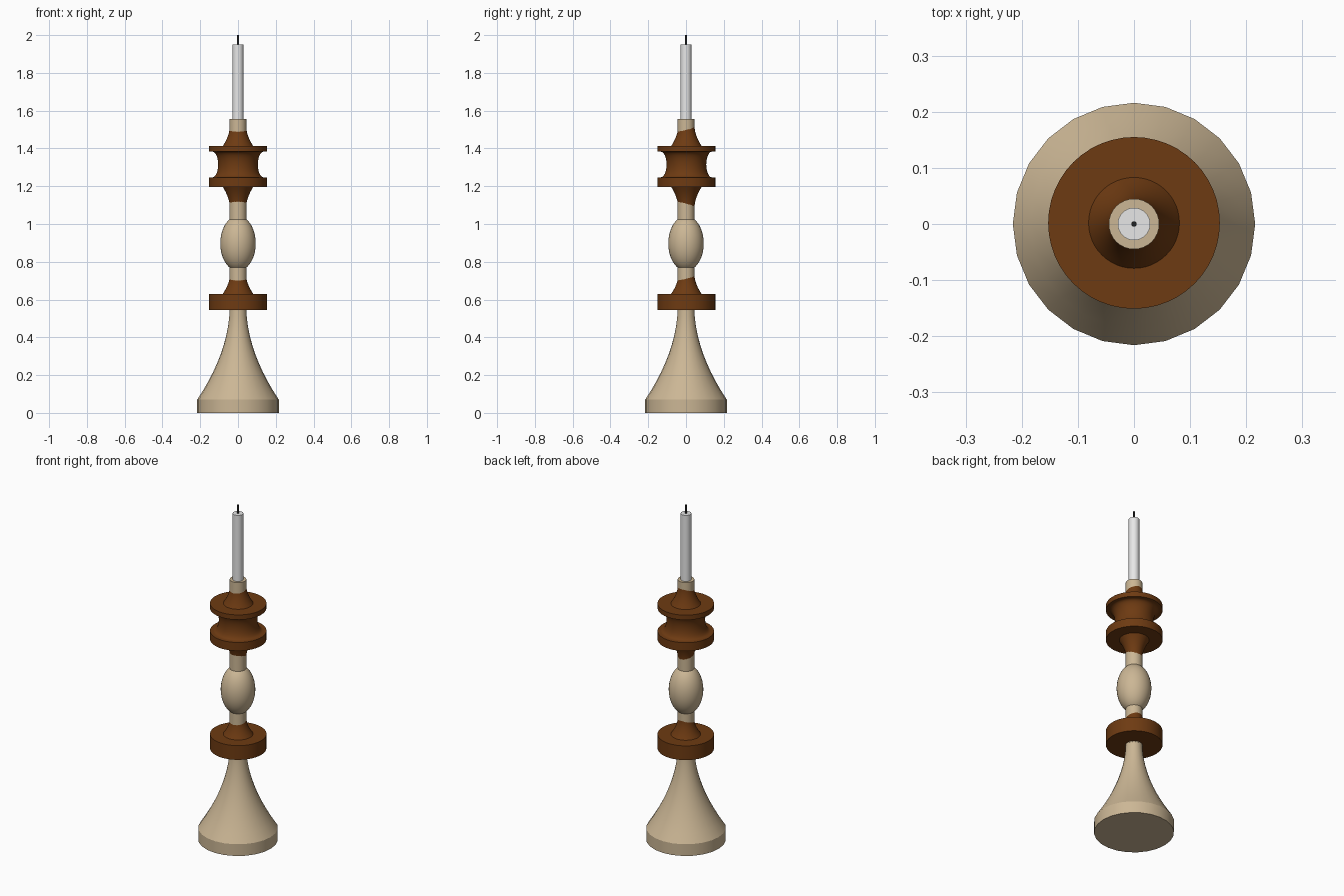
import bpy, bmesh, math

if "Cube" in bpy.data.objects:
    bpy.data.objects.remove(bpy.data.objects["Cube"], do_unlink=True)


def material(name, rgb, rough=0.6):
    m = bpy.data.materials.new(name)
    m.use_nodes = True
    m.diffuse_color = (*rgb, 1)
    b = m.node_tree.nodes["Principled BSDF"]
    b.inputs["Base Color"].default_value = (*rgb, 1)
    b.inputs["Roughness"].default_value = rough
    return m


cream = material("pale wood", (0.60, 0.47, 0.30))
brown = material("dark wood", (0.155, 0.043, 0.006))
wax = material("white wax", (0.80, 0.80, 0.80))
black = material("wick black", (0.015, 0.015, 0.015))


def lathe(name, profile, mat, sides, y=0.0):
    """Spin a (radius, height) profile around z and cap both ends."""
    bm = bmesh.new()
    rings = []
    for r, z in profile:
        angles = [2 * math.pi * i / sides for i in range(sides)]
        rings.append([bm.verts.new((r * math.cos(a), r * math.sin(a), z)) for a in angles])
    for low, high in zip(rings, rings[1:]):
        for i in range(sides):
            j = (i + 1) % sides
            bm.faces.new((low[i], low[j], high[j], high[i]))
    bm.faces.new(rings[0][::-1])
    bm.faces.new(rings[-1])
    mesh = bpy.data.meshes.new(name)
    bm.to_mesh(mesh)
    bm.free()
    mesh.materials.append(mat)
    ob = bpy.data.objects.new(name, mesh)
    ob.location.y = y
    bpy.context.collection.objects.link(ob)
    bpy.ops.object.select_all(action="DESELECT")
    bpy.context.view_layer.objects.active = ob
    ob.select_set(True)
    bpy.ops.object.shade_smooth_by_angle(angle=math.radians(28))
    return ob


def flare(r0, z0, r1, z1, power=2.0, steps=10):
    """Concave sweep from the wide end (r0, z0) to the narrow end (r1, z1)."""
    return [(r1 + (r0 - r1) * (1 - i / steps) ** power, z0 + (z1 - z0) * i / steps)
            for i in range(steps + 1)]


# Bell-shaped foot and the inner shaft
lathe("foot", [(0.216, 0)] + flare(0.216, 0.07, 0.044, 0.56, 1.9), cream, 24)
lathe("shaft", [(0.045, 0.54), (0.045, 1.555)], cream, 32)

# Egg-shaped bulb in the middle of the shaft
bulb = []
for i in range(17):
    t = math.radians(-66 + 132 * i / 16)
    bulb.append((0.094 * math.cos(t), 0.897 + 0.145 * math.sin(t)))
lathe("bulb", bulb, cream, 32)

# Lower collar with its flare
SHIFT = 0.002
lathe("lower_collar", [(0.153, 0.545), (0.153, 0.63)] + flare(0.081, 0.63, 0.042, 0.74),
      brown, 48, SHIFT)

# Upper spool: flare, disc, grooved waist, disc, flare
groove = []
for i in range(13):
    t = math.pi * i / 12
    groove.append((0.135 - 0.030 * math.sin(t), 1.315 - 0.068 * math.cos(t)))
spool = flare(0.081, 1.197, 0.042, 1.075)[::-1]
spool += [(0.153, 1.197), (0.153, 1.247)] + groove + [(0.153, 1.383), (0.153, 1.412)]
spool += flare(0.081, 1.412, 0.042, 1.53)
lathe("upper_spool", spool, brown, 48, SHIFT)

# Candle and wick
lathe("candle", [(0.029, 1.55), (0.029, 1.95)], wax, 32)
lathe("wick", [(0.005, 1.94), (0.005, 2.0)], black, 12)
